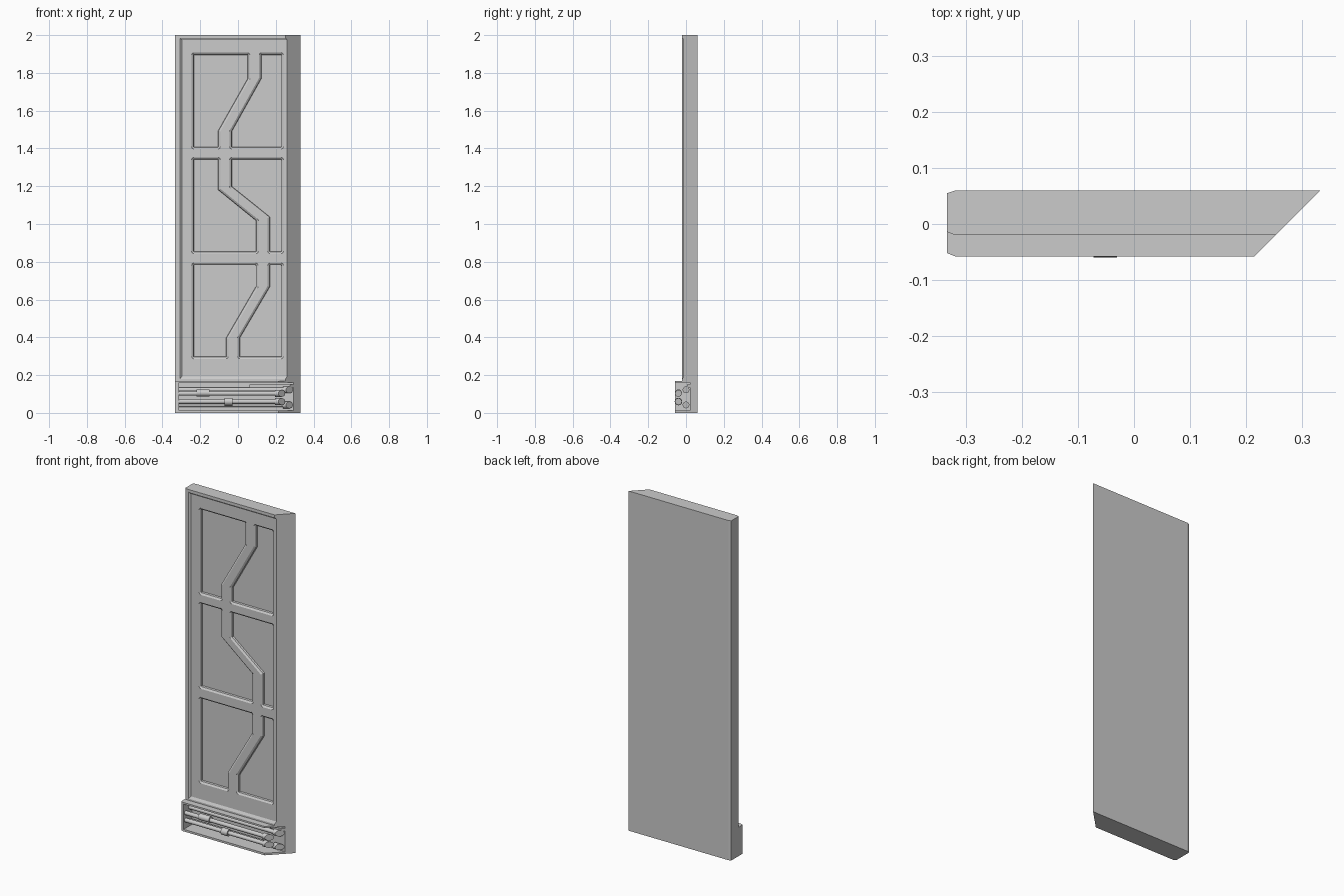
import bpy, bmesh, math
from mathutils import Vector

if "Cube" in bpy.data.objects:
    bpy.data.objects.remove(bpy.data.objects["Cube"])

SLOPE = 0.272          # right-hand mitre: x = SLOPE + y


def loft(name, loops):
    """Closed solid from a list of equal-length point loops."""
    bm = bmesh.new()
    rings = [[bm.verts.new(p) for p in loop] for loop in loops]
    n = len(rings[0])
    for a, b in zip(rings, rings[1:]):
        for i in range(n):
            j = (i + 1) % n
            bm.faces.new((a[i], a[j], b[j], b[i]))
    bm.faces.new(rings[0])
    bm.faces.new(rings[-1])
    bmesh.ops.recalc_face_normals(bm, faces=bm.faces)
    me = bpy.data.meshes.new(name)
    bm.to_mesh(me)
    bm.free()
    ob = bpy.data.objects.new(name, me)
    bpy.context.collection.objects.link(ob)
    return ob


def prism(name, xy, z0, z1):
    return loft(name, [[(x, y, z) for x, y in xy] for z in (z0, z1)])


def bar(name, yz, x0, x1=None):
    """Run a y-z profile along x; ends on the mitre when x1 is None."""
    end = [(SLOPE + y if x1 is None else x1, y, z) for y, z in yz]
    return loft(name, [[(x0, y, z) for y, z in yz], end])


def circle(y, z, r, n=16):
    return [(y + r * math.cos(2 * math.pi * i / n),
             z + r * math.sin(2 * math.pi * i / n)) for i in range(n)]


def cut(ob, cutter):
    cutter.hide_render = True
    cutter.hide_viewport = True
    m = ob.modifiers.new("cut", "BOOLEAN")
    m.operation = "DIFFERENCE"
    m.solver = "EXACT"
    m.object = cutter


def offset(poly, d):
    """Offset outward: rounded convex corners, mitred concave ones."""
    pts = [Vector(p) for p in poly]
    n = len(pts)
    area = sum(pts[i].cross(pts[(i + 1) % n]) for i in range(n))
    if area < 0:
        pts.reverse()
    out = []
    for i, p in enumerate(pts):
        e1 = (p - pts[i - 1]).normalized()
        e2 = (pts[(i + 1) % n] - p).normalized()
        n1, n2 = Vector((e1.y, -e1.x)), Vector((e2.y, -e2.x))
        b = (n1 + n2).normalized()
        if e1.cross(e2) > 0:
            out += [p + n1 * d, p + b * d, p + n2 * d]
        else:
            out.append(p + b * d / b.dot(n1))
    return out


# wall slab with its chamfered left rim
slab = prism("wall_slab", [(-.318, .06), (-.333, .055), (-.333, -.014), (-.318, -.02),
                           (-.308, -.02), (-.297, -.012), (SLOPE - .012, -.012),
                           (SLOPE + .06, .06)], 0, 2)

# six sunken panels: (left, right) pairs with a jogged rib between
panels = [
    [(-.233, 1.894), (.05, 1.894), (.05, 1.77), (-.106, 1.494), (-.106, 1.409), (-.233, 1.409)],
    [(.125, 1.894), (.228, 1.894), (.228, 1.409), (-.032, 1.409), (-.032, 1.489), (.125, 1.77)],
    [(-.233, 1.34), (-.106, 1.34), (-.106, 1.18), (.095, 1.017), (.095, .856), (-.233, .856)],
    [(-.032, 1.34), (.228, 1.34), (.228, .856), (.17, .856), (.17, 1.038), (-.032, 1.2)],
    [(-.233, .781), (.093, .781), (.093, .668), (-.064, .397), (-.064, .299), (-.233, .299)],
    [(.17, .781), (.228, .781), (.228, .299), (.011, .299), (.011, .397), (.17, .668)],
]
for poly in panels:
    steps = [(.014, -.03), (.0135, -.0123), (.003, -.005), (.001, .006)]
    cut(slab, loft("panel_cutter", [[(p.x, y, p.y) for p in offset(poly, d)] for d, y in steps]))

# pipe bay cut into the foot of the slab
cut(slab, bar("bay_cutter", [(-.1, .012), (.021, .012), (.021, .16), (-.1, .16)], -.313, .5))

# top and bottom rims of the front frame
bar("top_rim", [(-.005, 2), (-.02, 2), (-.02, 1.985), (-.012, 1.973), (-.005, 1.973)], -.318)
bar("bottom_rim", [(-.005, .165), (-.02, .165), (-.02, .18), (-.012, .193), (-.005, .193)], -.318)

# base housing: shelf, floor and left end
plate = [(-.333, .02), (-.333, -.052), (-.318, -.058), (SLOPE - .058, -.058), (SLOPE + .02, .02)]
prism("base_shelf", plate, .16, .17)
prism("base_floor", plate, 0, .012)
prism("base_end", [(-.333, -.014), (-.333, -.052), (-.318, -.058), (-.313, -.058),
                   (-.313, -.014)], .005, .165)

# pipes with mitred end collars
pipes = []
for y, z in [(0, .122), (-.04, .103), (-.04, .06), (0, .042)]:
    pipes.append(bar("pipe", circle(y, z, .012), -.32))
    pipes.append(bar("pipe_collar", circle(y, z, .018), SLOPE + y - .035))

# couplings and conduit
pipes.append(bar("coupling", circle(-.04, .06, .02), -.072, -.03))
pipes.append(bar("coupling", circle(-.04, .106, .018), -.22, -.15))
bar("conduit", [(.022, .135), (.004, .135), (.004, .15), (.022, .15)], .06)

bpy.ops.object.select_all(action="DESELECT")
for ob in pipes:
    ob.select_set(True)
bpy.context.view_layer.objects.active = pipes[0]
bpy.ops.object.shade_smooth_by_angle(angle=math.radians(35))
